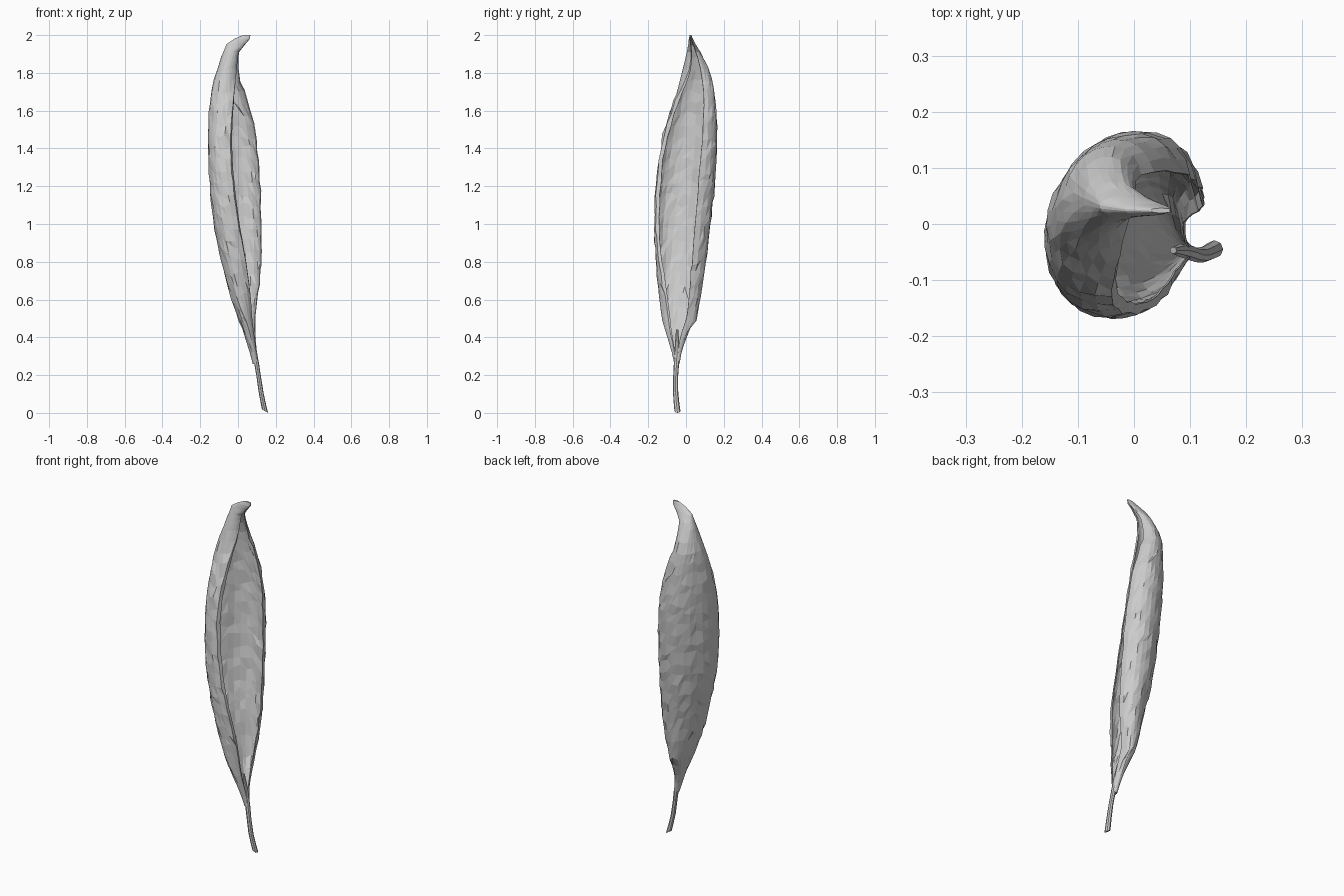
import bpy, bmesh, math, random
from mathutils import Vector

if "Cube" in bpy.data.objects:
    bpy.data.objects.remove(bpy.data.objects["Cube"])

random.seed(4)

leaf_grey = bpy.data.materials.new("dry leaf grey")
leaf_grey.diffuse_color = (0.6, 0.6, 0.6, 1)
leaf_grey.use_nodes = True
leaf_grey.node_tree.nodes["Principled BSDF"].inputs["Base Color"].default_value = leaf_grey.diffuse_color


def make_object(name, bm):
    mesh = bpy.data.meshes.new(name)
    bm.to_mesh(mesh)
    bm.free()
    mesh.materials.append(leaf_grey)
    obj = bpy.data.objects.new(name, mesh)
    bpy.context.collection.objects.link(obj)
    return obj


# Curled blade sections: z, x min, x max, y min, y max, angle of the front lip
SECTIONS = [
    (0.26, 0.080, 0.104, -0.060, -0.036, 335),
    (0.35, 0.056, 0.095, -0.080, -0.020, 325),
    (0.42, 0.033, 0.092, -0.105, 0.010, 315),
    (0.50, 0.003, 0.090, -0.125, 0.055, 308),
    (0.60, -0.032, 0.102, -0.140, 0.075, 298),
    (0.70, -0.062, 0.118, -0.150, 0.088, 288),
    (0.85, -0.098, 0.125, -0.163, 0.110, 278),
    (1.00, -0.128, 0.125, -0.168, 0.130, 271),
    (1.15, -0.145, 0.121, -0.163, 0.146, 266),
    (1.30, -0.155, 0.114, -0.150, 0.158, 263),
    (1.45, -0.158, 0.100, -0.125, 0.165, 264),
    (1.60, -0.153, 0.069, -0.082, 0.160, 275),
    (1.70, -0.138, 0.036, -0.048, 0.148, 290),
    (1.78, -0.122, 0.006, -0.025, 0.134, 315),
    (1.86, -0.096, 0.000, -0.006, 0.102, 330),
    (1.91, -0.076, 0.006, 0.006, 0.074, 335),
    (1.95, -0.060, 0.038, 0.014, 0.050, 335),
    (1.98, -0.015, 0.064, 0.017, 0.034, 335),
    (2.00, 0.030, 0.066, 0.021, 0.027, 335),
]
BACK_LIP = 18
STEPS = 20


def section_at(z):
    for a, b in zip(SECTIONS, SECTIONS[1:]):
        if z <= b[0]:
            t = (z - a[0]) / (b[0] - a[0])
            return [p + (q - p) * t for p, q in zip(a, b)]
    return SECTIONS[-1]


def blade_ring(z):
    z, x0, x1, y0, y1, lip = section_at(z)
    cx, cy, rx, ry = (x0 + x1) / 2, (y0 + y1) / 2, (x1 - x0) / 2, (y1 - y0) / 2
    body = min(1, max(0, (z - 0.3) / 0.3)) * min(1, max(0, (1.95 - z) / 0.3))
    lean = 9 * body           # stretches the section towards the back right
    lip += lean

    def place(angle, r, dz=0):
        return Vector((cx + rx * r * math.cos(math.radians(angle - lean)),
                       cy + ry * r * math.sin(math.radians(angle + lean)), z + dz))

    ring = []
    for i in range(STEPS + 1):
        u = i / STEPS
        # slanting side veins and a shallow crease along the midrib
        r = 1 + 0.018 * body * math.sin(z * 38 - abs(u - 0.5) * 22)
        r -= 0.03 * body * math.exp(-((u - 0.5) / 0.04) ** 2)
        r += random.uniform(-0.016, 0.008) * body
        ring.append(place(BACK_LIP + (lip - BACK_LIP) * u, r,
                          random.uniform(-0.018, 0.018) * body))
    # the front margin rolls inwards
    ring.append(place(lip + 3, 0.88 + random.uniform(-0.03, 0.03) * body))
    return ring


# Leaf blade
levels = [0.26 + 0.06 * i for i in range(28)] + [1.91, 1.93, 1.95, 1.965, 1.98, 2.0]
bm = bmesh.new()
rings = [[bm.verts.new(p) for p in blade_ring(z)] for z in levels]
for low, high in zip(rings, rings[1:]):
    for i in range(len(low) - 1):
        a, b, c, d = low[i], low[i + 1], high[i + 1], high[i]
        # split along the vein direction
        if i < STEPS / 2:
            bm.faces.new((a, b, c))
            bm.faces.new((a, c, d))
        else:
            bm.faces.new((a, b, d))
            bm.faces.new((b, c, d))
bm.faces.new(rings[-1])
bm.normal_update()
blade = make_object("leaf_blade", bm)
thick = blade.modifiers.new("thickness", "SOLIDIFY")
thick.thickness = 0.004
thick.offset = 0

# Stem, flaring slightly at its cut end
PATH = [(0.143, -0.045, 0.009, 0.016), (0.134, -0.050, 0.05, 0.015),
        (0.122, -0.055, 0.11, 0.014), (0.110, -0.055, 0.19, 0.013),
        (0.097, -0.050, 0.27, 0.014), (0.083, -0.047, 0.36, 0.012),
        (0.070, -0.047, 0.44, 0.006)]
bm = bmesh.new()
rings = []
for x, y, z, r in PATH:
    rings.append([bm.verts.new((x + r * math.cos(a), y + r * math.sin(a),
                                z - 0.55 * r * math.cos(a)))
                  for a in (math.tau * k / 8 for k in range(8))])
for low, high in zip(rings, rings[1:]):
    for k in range(8):
        bm.faces.new((low[k], low[(k + 1) % 8], high[(k + 1) % 8], high[k]))
bm.faces.new(rings[0][::-1])
bm.faces.new(rings[-1])
make_object("stem", bm)
